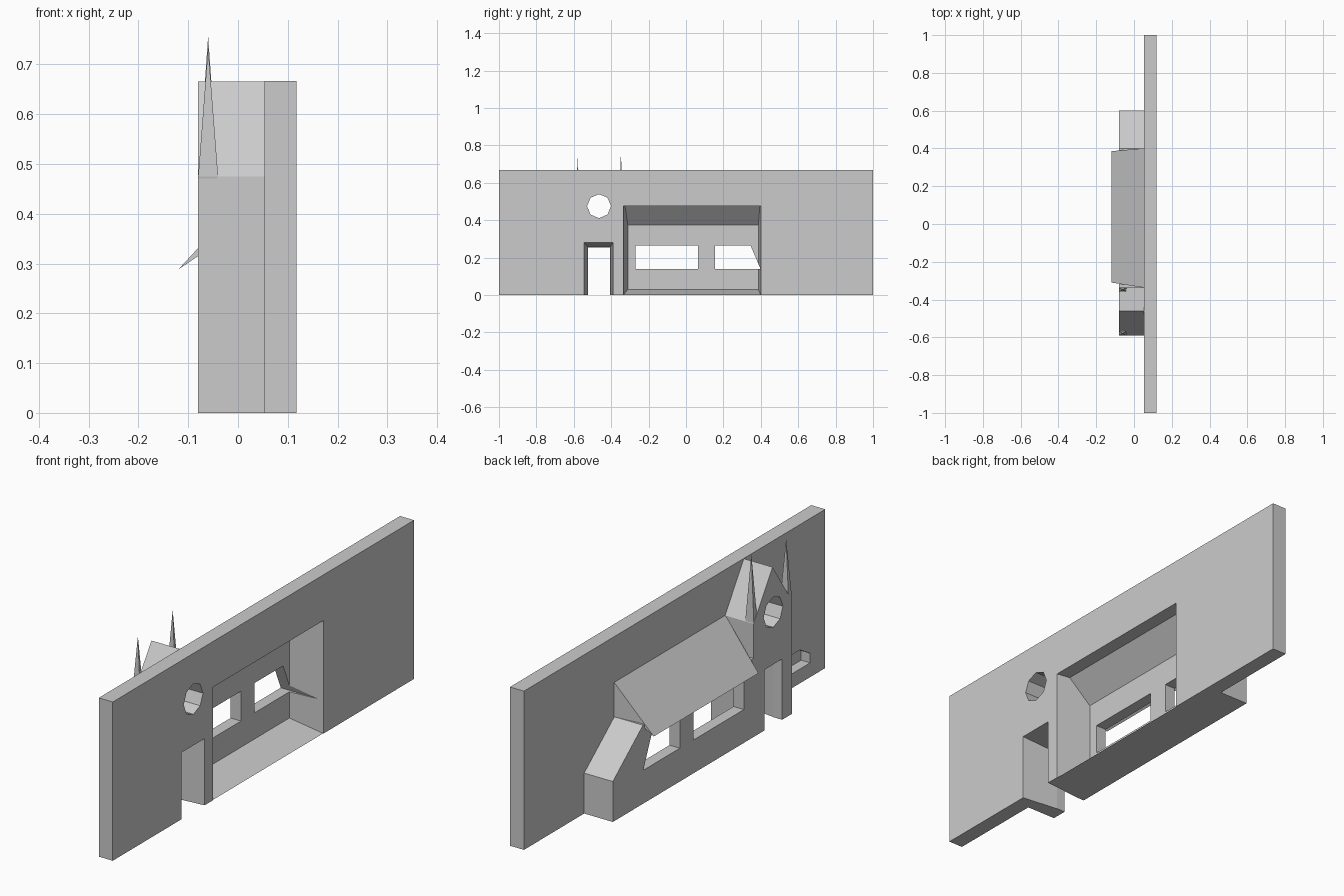
import bpy, bmesh, math

if "Cube" in bpy.data.objects:
    bpy.data.objects.remove(bpy.data.objects["Cube"])


def loft(name, ring_a, ring_b):
    """Closed solid between two rings with the same number of points."""
    bm = bmesh.new()
    a = [bm.verts.new(p) for p in ring_a]
    b = [bm.verts.new(p) for p in ring_b]
    bm.faces.new(a)
    bm.faces.new(b)
    n = len(a)
    for i in range(n):
        j = (i + 1) % n
        bm.faces.new((a[i], a[j], b[j], b[i]))
    bmesh.ops.recalc_face_normals(bm, faces=bm.faces)
    mesh = bpy.data.meshes.new(name)
    bm.to_mesh(mesh)
    bm.free()
    obj = bpy.data.objects.new(name, mesh)
    bpy.context.collection.objects.link(obj)
    return obj


def prism_x(name, outline, x0, x1, outline_b=None):
    """(y, z) outline run along x, optionally changing to a second outline."""
    return loft(name, [(x0, y, z) for y, z in outline],
                [(x1, y, z) for y, z in (outline_b or outline)])


def prism_y(name, profile, low, high):
    """(x, z) profile run along y; low and high give the ends as functions of x."""
    return loft(name, [(x, low(x), z) for x, z in profile],
                [(x, high(x), z) for x, z in profile])


def rect(y0, y1, z0, z1):
    return [(y0, z0), (y1, z0), (y1, z1), (y0, z1)]


def combine(target, other, operation):
    other.hide_render = True
    mod = target.modifiers.new(other.name, 'BOOLEAN')
    mod.operation, mod.solver, mod.object = operation, 'EXACT', other
    bpy.context.view_layer.objects.active = target
    bpy.ops.object.modifier_apply(modifier=mod.name)
    bpy.data.objects.remove(other)


# Backing wall
wall = prism_x("facade_wall", rect(-1, 1, 0, 0.667), 0.053, 0.118)

# Gabled entrance bay, hall front and lean-to wing in one outline
front = prism_x("house_front", [
    (-0.59, 0), (0.60, 0), (0.60, 0.17), (0.40, 0.33), (-0.335, 0.33),
    (-0.335, 0.475), (-0.46, 0.666), (-0.59, 0.475)], -0.08, 0.085)
combine(wall, front, 'UNION')

# Overhanging hall roof, slightly narrower at the eave
roof = prism_y("hall_roof", [
    (0.075, 0.475), (0.053, 0.475), (-0.12, 0.288), (-0.07, 0.322), (0.075, 0.31)],
    lambda x: -0.337 + 0.156 * (0.053 - x), lambda x: 0.401 - 0.09 * (0.053 - x))
combine(wall, roof, 'UNION')

# Hollow behind the hall, with sloped ceiling and floor
hollow = prism_y("hall_hollow", [
    (0.20, -0.017), (0.20, 0.475), (0.06, 0.475), (-0.032, 0.374), (-0.032, 0.03)],
    lambda x: -0.335 + 0.16 * (0.118 - x), lambda x: 0.40 - 0.09 * (0.118 - x))
combine(wall, hollow, 'DIFFERENCE')

# Windows, doorway, round opening and small arched niche
octagon = [(-0.465 + 0.064 * math.cos(k * math.pi / 4),
            0.475 + 0.064 * math.sin(k * math.pi / 4)) for k in range(8)]
openings = [
    prism_x("wide_window", rect(-0.27, 0.065, 0.14, 0.265), -0.2, 0.0),
    prism_x("slant_window", [(0.155, 0.14), (0.398, 0.14), (0.345, 0.265),
                             (0.155, 0.265)], -0.2, 0.1),
    prism_x("door_recess", rect(-0.546, -0.389, -0.1, 0.282), 0.13, -0.04,
            rect(-0.525, -0.405, -0.1, 0.256)),
    prism_x("door_opening", rect(-0.524, -0.406, -0.2, 0.255), -0.2, 0.0),
    prism_x("round_window", octagon, -0.2, 0.2),
    prism_x("niche", [(-0.90, 0.06), (-0.68, 0.06), (-0.68, 0.10), (-0.745, 0.14),
                      (-0.833, 0.14), (-0.90, 0.10)], 0.0, 0.095),
]
for cutter in openings:
    combine(wall, cutter, 'DIFFERENCE')

# Slender spires on the corners of the entrance bay
for side, y, tip, foot in (("left", -0.348, 0.757, 0.36), ("right", -0.579, 0.735, 0.42)):
    bm = bmesh.new()
    ring = [bm.verts.new((-0.06 + dx * 0.02, y + dy * 0.012, 0.475))
            for dx, dy in ((-1, -1), (1, -1), (1, 1), (-1, 1))]
    for end in ((-0.06, y, tip), (-0.078, y, foot)):
        apex = bm.verts.new(end)
        for i in range(4):
            bm.faces.new((ring[i], ring[(i + 1) % 4], apex))
    bmesh.ops.recalc_face_normals(bm, faces=bm.faces)
    mesh = bpy.data.meshes.new(side + "_spire")
    bm.to_mesh(mesh)
    bm.free()
    bpy.context.collection.objects.link(bpy.data.objects.new(side + "_spire", mesh))
